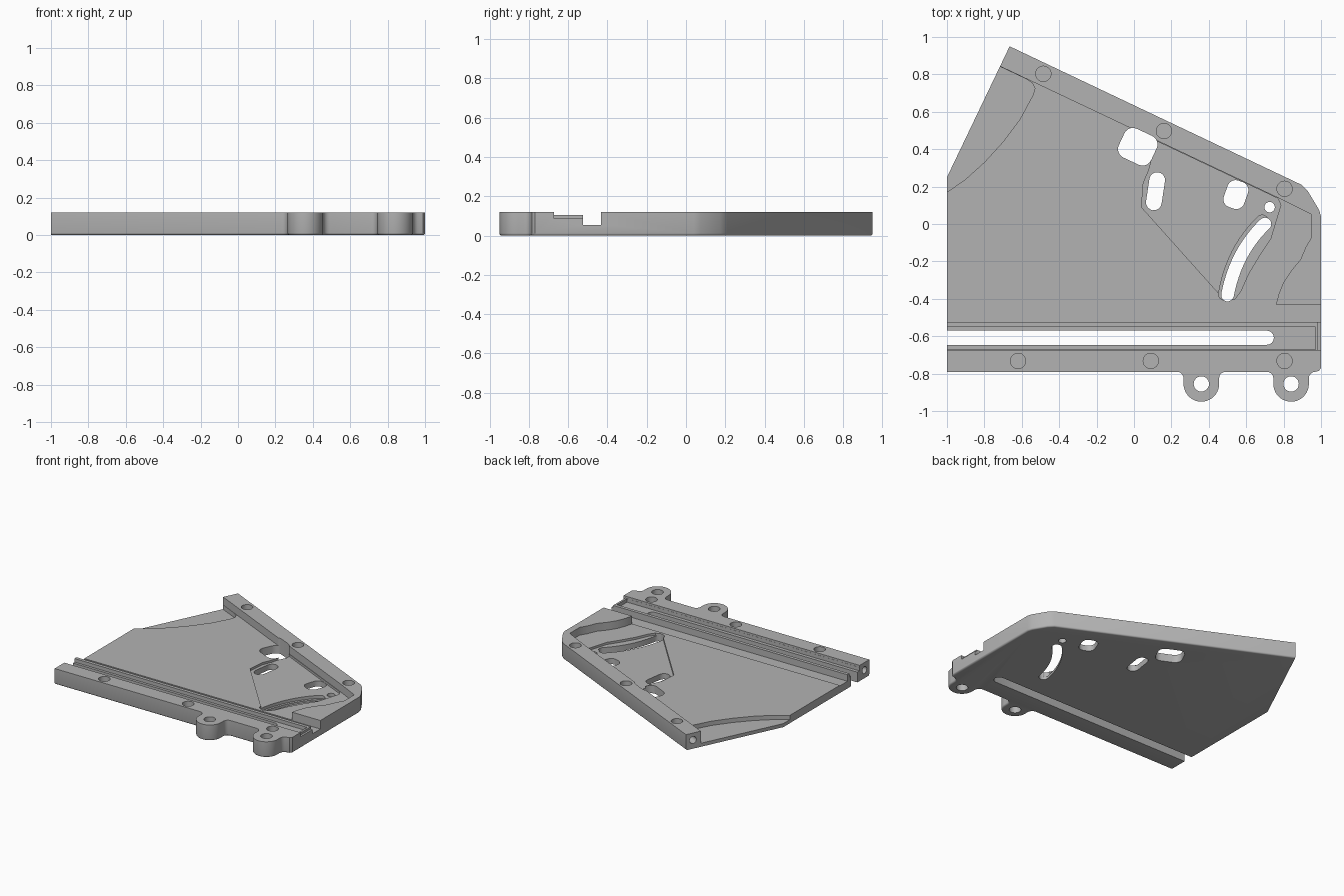
import bpy, bmesh
from math import cos, sin, pi, radians
from mathutils import Vector, Matrix

cube = bpy.data.objects.get("Cube")
if cube:
    bpy.data.objects.remove(cube, do_unlink=True)

TOP = 0.12
HIGH = 0.2
grey = bpy.data.materials.new("plain grey")
grey.use_nodes = True
grey.diffuse_color = (0.45, 0.45, 0.45, 1)
grey.node_tree.nodes["Principled BSDF"].inputs["Base Color"].default_value = (0.45, 0.45, 0.45, 1)


def arc(cx, cy, r, a0, a1, n=12):
    return [(cx + r * cos(radians(a0 + (a1 - a0) * i / n)),
             cy + r * sin(radians(a0 + (a1 - a0) * i / n))) for i in range(n + 1)]


def circle(cx, cy, r):
    return arc(cx, cy, r, 0, 345, 23)


def rect(x0, x1, y0, y1):
    return [(x0, y0), (x1, y0), (x1, y1), (x0, y1)]


def rounded_rect(cx, cy, w, h, r, turn):
    pts = []
    for i, (sx, sy) in enumerate([(1, 1), (-1, 1), (-1, -1), (1, -1)]):
        pts += arc(sx * (w / 2 - r), sy * (h / 2 - r), r, i * 90, i * 90 + 90, 6)
    rot = Matrix.Rotation(radians(turn), 2)
    return [tuple(rot @ Vector(p) + Vector((cx, cy))) for p in pts]


def slot(a, mid, b, r, n=12):
    """Round-ended slot along a curve from a through mid to b."""
    a, mid, b = Vector(a), Vector(mid), Vector(b)
    ctrl = 2 * mid - (a + b) / 2
    left, right = [], []
    for i in range(n + 1):
        t = i / n
        p = a * (1 - t) ** 2 + ctrl * 2 * t * (1 - t) + b * t * t
        d = ((ctrl - a) * (1 - t) + (b - ctrl) * t).normalized()
        side = Vector((-d.y, d.x)) * r
        left.append(p + side)
        right.append(p - side)

    def cap(centre, start):
        arm = start - centre
        return [centre + Matrix.Rotation(pi * k / 8, 2) @ arm for k in range(1, 8)]
    return [tuple(p) for p in right + cap(b, right[-1]) + left[::-1] + cap(a, left[0])]


def prism(name, pts, z0, z1, bevel_rule=None):
    bm = bmesh.new()
    base = bm.faces.new([bm.verts.new((x, y, z0)) for x, y in pts])
    ext = bmesh.ops.extrude_face_region(bm, geom=[base])
    bmesh.ops.translate(bm, vec=(0, 0, z1 - z0),
                        verts=[v for v in ext["geom"] if isinstance(v, bmesh.types.BMVert)])
    bmesh.ops.recalc_face_normals(bm, faces=bm.faces)
    if bevel_rule:
        edges = [e for e in bm.edges if all(v.co.z == z0 for v in e.verts) and bevel_rule(e)]
        bmesh.ops.bevel(bm, geom=edges, offset=0.012, segments=3, profile=0.5, affect='EDGES')
    mesh = bpy.data.meshes.new(name)
    bm.to_mesh(mesh)
    bm.free()
    mesh.materials.append(grey)
    obj = bpy.data.objects.new(name, mesh)
    bpy.context.collection.objects.link(obj)
    return obj


def cut(cutter):
    cutter.hide_render = True
    mod = plate.modifiers.new("cut", 'BOOLEAN')
    mod.operation = 'DIFFERENCE'
    mod.solver = 'EXACT'
    mod.object = cutter
    bpy.context.view_layer.objects.active = plate
    bpy.ops.object.modifier_apply(modifier=mod.name)
    bpy.data.objects.remove(cutter, do_unlink=True)


def cut_down(pts, floor):
    cut(prism("cutter", pts, floor, HIGH))


# Plate outline with two mounting lugs on the front edge
LUGS = (0.36, 0.84)
outline = [(-1, -0.79)]
for cx in LUGS:
    outline += arc(cx - 0.13, -0.825, 0.035, 90, 0, 5)
    outline += arc(cx, -0.855, 0.095, 180, 360, 20)
    outline += arc(cx + 0.13, -0.825, 0.035, 180, 90, 5)
outline += [(0.988, -0.785), (1, -0.77), (1, 0.04), (0.99, 0.075),
            (0.93, 0.175), (0.895, 0.21), (-0.665, 0.95), (-1, 0.25)]
plate = prism("bracket_plate", outline, 0, TOP,
              lambda e: sum(v.co.x for v in e.verts) > -1.6)


# Main floor below the sloping back rim and the right-hand block
def rim(x, drop=0.0):
    return (x, 0.84 - 0.473 * (x + 0.71) - drop)


cut_down([(-1.1, -0.45), (0.76, -0.45), (0.762, -0.42), (0.775, -0.37), (0.80, -0.31),
          (0.84, -0.25), (0.89, -0.19), (0.92, -0.12), (0.95, -0.07), (0.95, 0.05),
          rim(0.78), rim(-1.1)], 0.06)

# Lower back corner with a curved step
cut_down([(-1.1, 0.10), (-1, 0.17), (-0.9, 0.24), (-0.8, 0.33), (-0.7, 0.44), (-0.61, 0.56),
          (-0.54, 0.69), (-0.53, 0.725), (-0.545, 0.755), rim(-0.575, 0.002), rim(-1.1, 0.002)], 0.027)

# Shallow pocket around the curved slot
cut_down([(0.04, 0.09), (0.47, -0.39), (0.50, -0.41), (0.54, -0.40), (0.57, -0.36),
          (0.61, -0.27), (0.67, -0.17), (0.73, -0.08), (0.76, 0.02), (0.785, 0.10),
          rim(0.77, 0.004), rim(0.12, 0.004), (0.08, 0.29), (0.05, 0.22)], 0.043)

# Groove, lowered rail, end step and rail recess
cut_down(rect(-1.1, 1.1, -0.525, -0.432), 0.055)
cut_down(rect(-1.1, 1.1, -0.673, -0.52), 0.105)
cut_down(rect(0.985, 1.1, -0.673, -0.52), 0.087)
cut_down(rect(-1.1, 0.97, -0.672, -0.55), 0.078)

# Openings through the plate
cut_down(slot((-1.2, -0.608), (-0.245, -0.608), (0.71, -0.608), 0.038), -0.1)
cut_down(slot((0.485, -0.375), (0.555, -0.16), (0.685, 0.015), 0.033), 0.02)
cut_down(slot((0.50, -0.38), (0.572, -0.17), (0.70, 0.0), 0.034), -0.1)
cut_down(slot((0.106, 0.115), (0.115, 0.175), (0.124, 0.235), 0.042), -0.1)
cut_down(rounded_rect(0.02, 0.413, 0.19, 0.17, 0.05, -25), -0.1)
cut_down(rounded_rect(0.545, 0.157, 0.115, 0.15, 0.045, -20), -0.1)
cut_down(circle(0.725, 0.09, 0.028), -0.1)
for cx in LUGS:
    cut_down(circle(cx, -0.855, 0.041), -0.1)

# Blind screw holes in the rim and front bar
for x, y in [(-0.485, 0.803), (0.16, 0.497), (0.805, 0.188),
             (-0.62, -0.732), (0.09, -0.732), (0.805, -0.732)]:
    cut_down(circle(x, y, 0.041), 0.045)

# Bored holes in the ends of the rim and front bar
for centre, heading in [((-1, -0.732, 0.062), (1, 0, 0)),
                        ((-0.69, 0.9, 0.066), (0.904, -0.427, 0))]:
    bore = prism("bore_cutter", circle(0, 0, 0.027), -0.15, 0.12)
    turn = Vector(heading).to_track_quat('Z', 'Y').to_matrix().to_4x4()
    bore.data.transform(Matrix.Translation(centre) @ turn)
    cut(bore)

# Smooth the round walls, keep the edges crisp
bpy.ops.object.select_all(action='DESELECT')
plate.select_set(True)
bpy.context.view_layer.objects.active = plate
bpy.ops.object.shade_smooth_by_angle(angle=radians(32))
